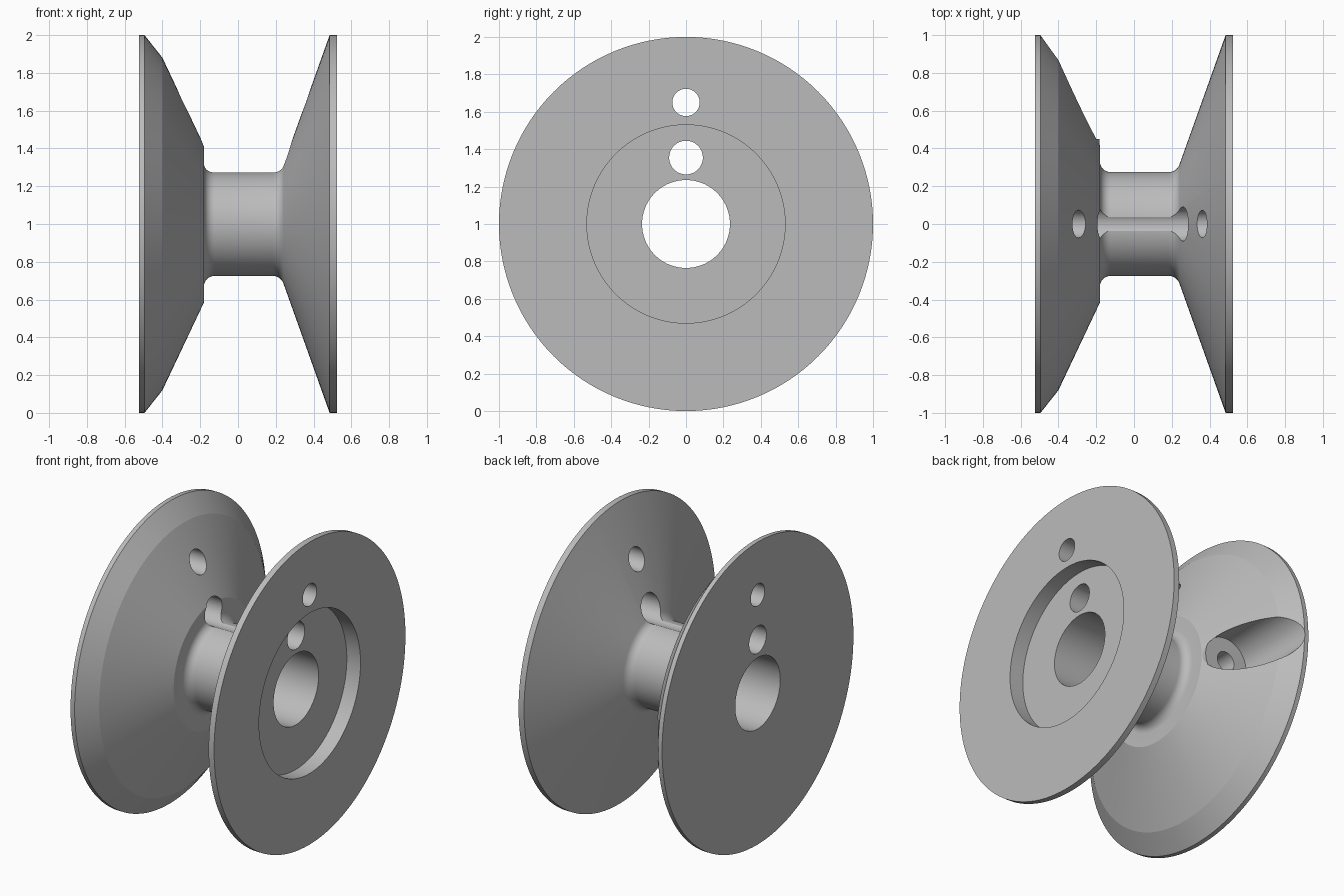
import bpy, bmesh, math
from mathutils import Matrix, Vector

cube = bpy.data.objects.get("Cube")
if cube:
    bpy.data.objects.remove(cube, do_unlink=True)

grey = bpy.data.materials.new("plain_grey")
grey.use_nodes = True
GREY = (0.5, 0.5, 0.5, 1)
grey.diffuse_color = GREY
grey.node_tree.nodes["Principled BSDF"].inputs["Base Color"].default_value = GREY


def finish(bm, name):
    bmesh.ops.recalc_face_normals(bm, faces=bm.faces)
    mesh = bpy.data.meshes.new(name)
    bm.to_mesh(mesh)
    bm.free()
    mesh.materials.append(grey)
    ob = bpy.data.objects.new(name, mesh)
    bpy.context.collection.objects.link(ob)
    return ob


def lathe(profile, name, steps=128):
    """Revolve a closed (x, radius) profile around the horizontal axle."""
    bm = bmesh.new()
    verts = [bm.verts.new((x, 0, r)) for x, r in profile]
    edges = [bm.edges.new((v, verts[i - 1])) for i, v in enumerate(verts)]
    bmesh.ops.spin(bm, geom=verts + edges, cent=(0, 0, 0), axis=(1, 0, 0),
                   angle=math.tau, steps=steps, use_merge=True)
    bmesh.ops.remove_doubles(bm, verts=bm.verts, dist=0.0005)
    bmesh.ops.translate(bm, verts=bm.verts, vec=(0, 0, 1))
    return finish(bm, name)


def rod(start, end, radius, name, sides=64):
    """Capped cylinder between two points."""
    a, b = Vector(start), Vector(end)
    turn = (b - a).to_track_quat('Z', 'Y').to_matrix().to_4x4()
    bm = bmesh.new()
    bmesh.ops.create_cone(bm, cap_ends=True, segments=sides, radius1=radius,
                          radius2=radius, depth=(b - a).length,
                          matrix=Matrix.Translation((a + b) / 2) @ turn)
    return finish(bm, name)


def combine(body, tool, operation):
    tool.hide_render = True
    mod = body.modifiers.new(tool.name, 'BOOLEAN')
    mod.operation, mod.object, mod.solver = operation, tool, 'EXACT'
    bpy.context.view_layer.objects.active = body
    bpy.ops.object.modifier_apply(modifier=mod.name)
    bpy.data.objects.remove(tool, do_unlink=True)


def arc(cx, cr, radius, first, last, count=9):
    angles = [math.radians(first + (last - first) * i / count) for i in range(count + 1)]
    return [(cx + radius * math.cos(t), cr + radius * math.sin(t)) for t in angles]


# Spool: bevelled flange, filleted hub, tapered flange, bore and recess
HUB, BORE, RECESS = 0.275, 0.235, 0.53
profile = [(-0.525, BORE), (-0.525, 1), (-0.495, 1), (-0.4, 0.88), (-0.18, 0.415)]
profile += arc(-0.125, HUB + 0.055, 0.055, 180, 270)
profile += arc(0.184, HUB + 0.06, 0.06, 270, 340)
profile += [(0.485, 1), (0.525, 1), (0.525, RECESS), (0.425, RECESS), (0.425, BORE)]
spool = lathe(profile, "spool")

# Screw seat and pocket in the bevelled flange
SCREW_X, SEAT_Y = -0.34, 0.45
combine(spool, rod((SCREW_X, SEAT_Y, 1), (SCREW_X, 1.2, 1), 0.158, "screw_pocket"), 'DIFFERENCE')
combine(spool, rod((SCREW_X, 0.3, 1), (SCREW_X, SEAT_Y, 1), 0.157, "screw_seat"), 'UNION')
combine(spool, rod((SCREW_X, 0.1, 1), (SCREW_X, 0.6, 1), 0.065, "screw_hole"), 'DIFFERENCE')

# Cord holes along the axle direction; the lower one grooves the hub
for name, z, radius in (("outer_hole", 1.65, 0.073), ("hub_groove", 1.355, 0.09)):
    combine(spool, rod((-0.8, 0, z), (0.8, 0, z), radius, name), 'DIFFERENCE')

bpy.ops.object.select_all(action='DESELECT')
spool.select_set(True)
bpy.context.view_layer.objects.active = spool
bpy.ops.object.shade_smooth_by_angle(angle=math.radians(12))
